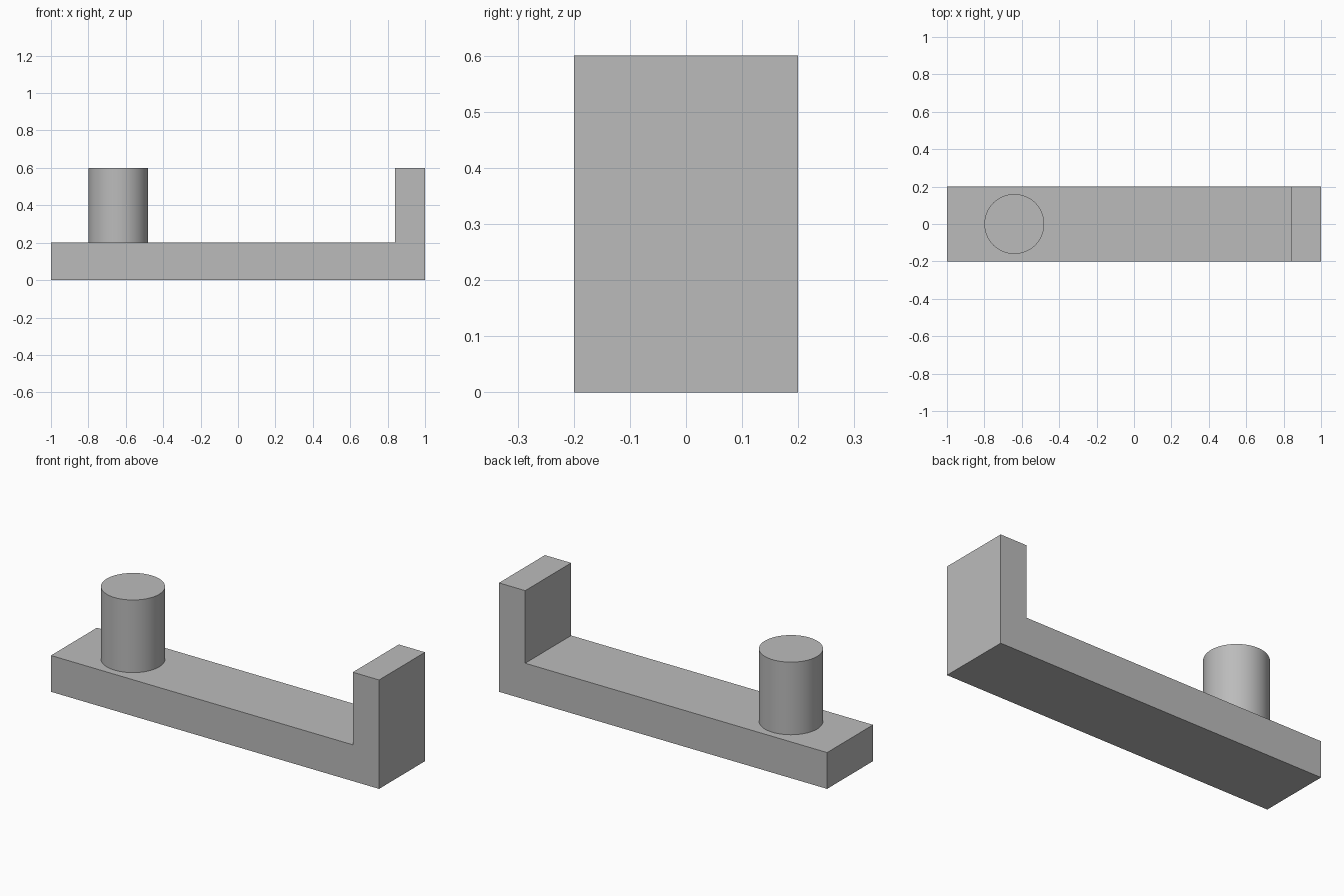
import bpy, bmesh, math

if "Cube" in bpy.data.objects:
    bpy.data.objects.remove(bpy.data.objects["Cube"])

# Darker grey shared by both parts
grey = bpy.data.materials.new("dark_grey")
grey.diffuse_color = (0.5, 0.5, 0.5, 1)
grey.use_nodes = True
grey.node_tree.nodes["Principled BSDF"].inputs["Base Color"].default_value = grey.diffuse_color

# L-shaped bracket: side profile extruded across the width
profile = [(-1, 0), (1, 0), (1, 0.6), (0.84, 0.6), (0.84, 0.2), (-1, 0.2)]
half_width = 0.2

bm = bmesh.new()
face = bm.faces.new([bm.verts.new((x, -half_width, z)) for x, z in profile])
extruded = bmesh.ops.extrude_face_region(bm, geom=[face])["geom"]
new_verts = [g for g in extruded if isinstance(g, bmesh.types.BMVert)]
bmesh.ops.translate(bm, verts=new_verts, vec=(0, 2 * half_width, 0))
bmesh.ops.recalc_face_normals(bm, faces=bm.faces)
mesh = bpy.data.meshes.new("bracket")
bm.to_mesh(mesh)
bm.free()
bracket = bpy.data.objects.new("bracket", mesh)
bpy.context.collection.objects.link(bracket)

# Round peg standing on the bar
bpy.ops.mesh.primitive_cylinder_add(vertices=64, radius=0.16, depth=0.4,
                                    location=(-0.64, 0, 0.4))
peg = bpy.context.object
peg.name = "peg"
bpy.ops.object.shade_smooth_by_angle(angle=math.radians(30))

for part in (bracket, peg):
    part.data.materials.append(grey)
